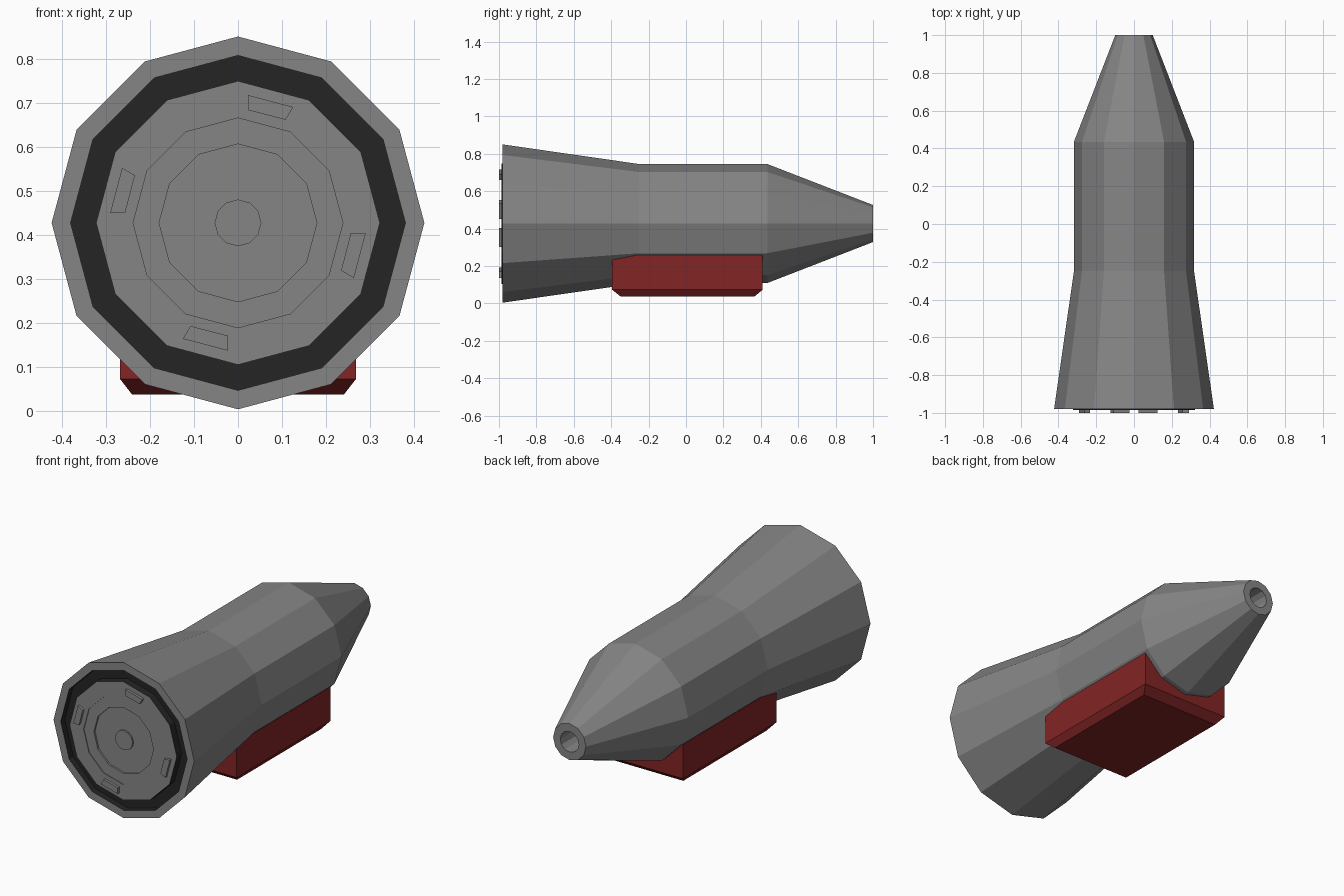
import bpy, bmesh, math

if "Cube" in bpy.data.objects:
    bpy.data.objects.remove(bpy.data.objects["Cube"])

CZ = 0.427   # height of the body axis


def material(name, rgb):
    m = bpy.data.materials.new(name)
    m.diffuse_color = (*rgb, 1)
    m.use_nodes = True
    m.node_tree.nodes["Principled BSDF"].inputs["Base Color"].default_value = m.diffuse_color
    return m


grey = material("grey metal", (0.235, 0.235, 0.235))
black = material("black", (0.018, 0.018, 0.018))
red = material("dark red", (0.225, 0.018, 0.018))


def finish(name, bm, *mats):
    bmesh.ops.recalc_face_normals(bm, faces=bm.faces)
    me = bpy.data.meshes.new(name)
    bm.to_mesh(me)
    bm.free()
    for m in mats:
        me.materials.append(m)
    ob = bpy.data.objects.new(name, me)
    bpy.context.collection.objects.link(ob)
    return ob


def bridge(bm, a, b, mat=0):
    for i in range(len(a)):
        j = (i + 1) % len(a)
        bm.faces.new((a[i], a[j], b[j], b[i])).material_index = mat


def lathe(name, profile, dark=(), sides=12):
    """Turn (radius, y) points about the body axis and cap both ends."""
    bm = bmesh.new()
    rings = [[bm.verts.new((r * math.cos(math.tau * i / sides), y,
                            CZ + r * math.sin(math.tau * i / sides)))
              for i in range(sides)] for r, y in profile]
    for k in range(len(rings) - 1):
        bridge(bm, rings[k], rings[k + 1], int(k in dark))
    bm.faces.new(rings[0])
    bm.faces.new(rings[-1])
    return finish(name, bm, grey, black)


def prism(name, levels, mat):
    """Solid through a list of matching point loops."""
    bm = bmesh.new()
    rings = [[bm.verts.new(p) for p in loop] for loop in levels]
    for a, b in zip(rings, rings[1:]):
        bridge(bm, a, b)
    bm.faces.new(rings[0])
    bm.faces.new(rings[-1])
    return finish(name, bm, mat)


# Hull: stepped front disc, black groove, flared shell, hollow nose
lathe("hull", [
    (0.053, -0.98), (0.053, -0.972), (0.179, -0.972), (0.179, -0.982),
    (0.238, -0.982), (0.238, -0.986), (0.322, -0.986),
    (0.322, -0.945), (0.38, -0.945), (0.38, -0.98),
    (0.423, -0.98), (0.318, -0.25), (0.318, 0.435),
    (0.099, 1.0), (0.056, 1.0), (0.056, 0.85)], dark=(6, 7, 8))

# Four small lugs on the front disc, a quarter turn apart
lug = [(0.023, 0.29), (0.125, 0.263), (0.108, 0.234), (0.023, 0.256)]
for n in range(4):
    c, s = round(math.cos(n * math.pi / 2)), round(math.sin(n * math.pi / 2))
    prism(f"front_lug_{n + 1}",
          [[(x * c - z * s, y, CZ + x * s + z * c) for x, z in lug]
           for y in (-1.0, -0.98)], grey)


# Belly box with chamfered bottom edges
def rect(x, y0, y1, z):
    return [(-x, y0, z), (x, y0, z), (x, y1, z), (-x, y1, z)]


prism("belly_box", [rect(0.24, -0.35, 0.366, 0.037),
                    rect(0.268, -0.395, 0.41, 0.073),
                    rect(0.268, -0.395, 0.41, 0.258)], red)
